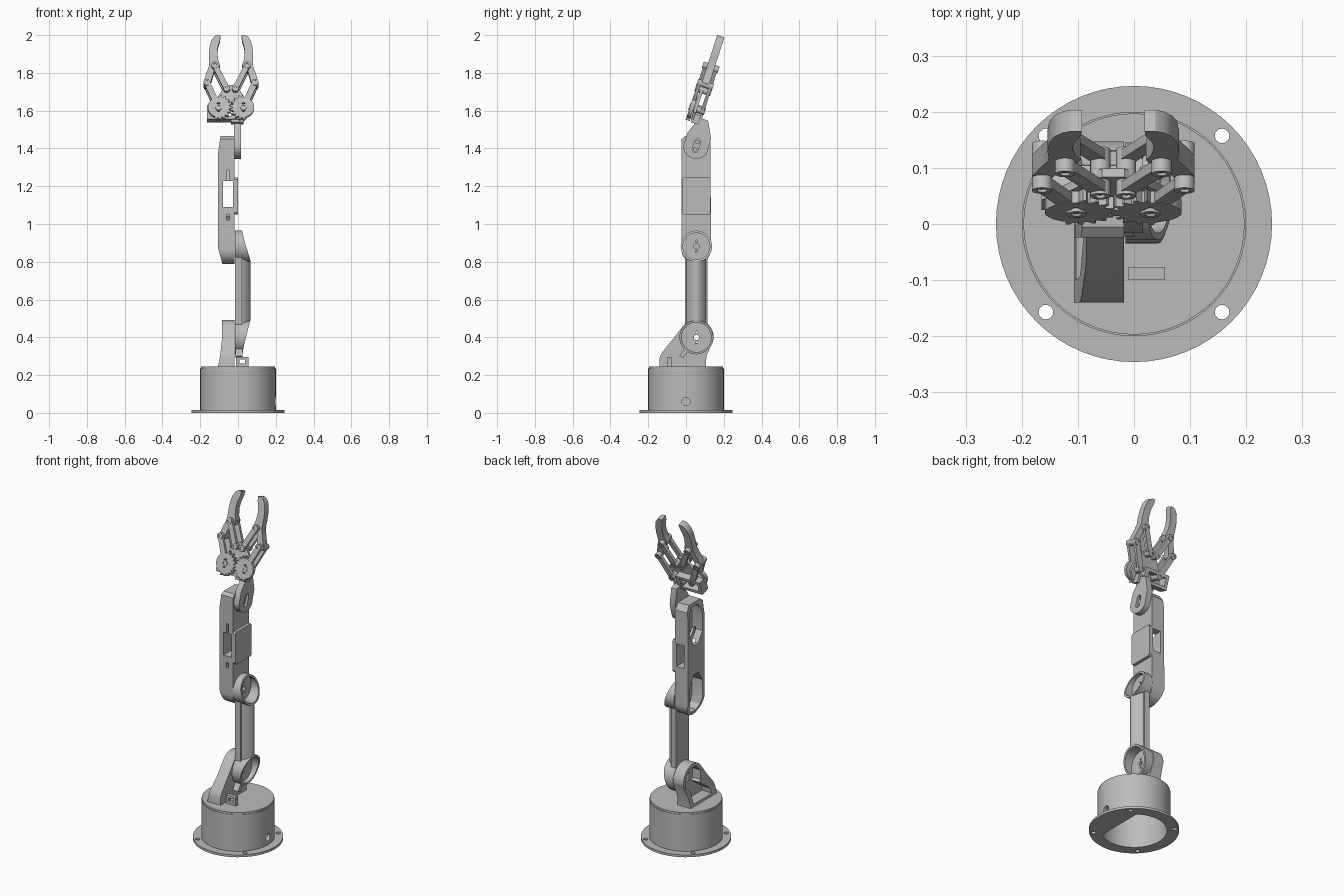
import bpy, bmesh, math
from mathutils import Matrix, Vector

if "Cube" in bpy.data.objects:
    bpy.data.objects.remove(bpy.data.objects["Cube"])

grey = bpy.data.materials.new("plain grey")
grey.use_nodes = True
COLOUR = (0.5, 0.5, 0.5, 1)
grey.diffuse_color = COLOUR
grey.node_tree.nodes["Principled BSDF"].inputs["Base Color"].default_value = COLOUR


def frame(u, v, origin=(0, 0, 0)):
    """Drawing plane: outline in u, v and extrusion along u x v."""
    u, v = Vector(u), Vector(v)
    m = Matrix((u, v, u.cross(v))).transposed().to_4x4()
    m.translation = origin
    return m


TILT = math.radians(18)
TOP = frame((1, 0, 0), (0, 1, 0))
SIDE = frame((0, 1, 0), (0, 0, 1))
FRONT = frame((1, 0, 0), (0, 0, 1))
GRIP = frame((1, 0, 0), (0, math.sin(TILT), math.cos(TILT)), (-0.037, 0.04, 1.55))
WRIST = frame((0, math.cos(TILT), -math.sin(TILT)), (0, math.sin(TILT), math.cos(TILT)),
              (0, 0.055, 1.415))


def prism(name, pts, lo, hi, plane):
    bm = bmesh.new()
    face = bm.faces.new([bm.verts.new((u, v, lo)) for u, v in pts])
    new = bmesh.ops.extrude_face_region(bm, geom=[face])["geom"]
    bmesh.ops.translate(bm, vec=(0, 0, hi - lo),
                        verts=[e for e in new if isinstance(e, bmesh.types.BMVert)])
    bmesh.ops.recalc_face_normals(bm, faces=bm.faces)
    bm.transform(plane)
    me = bpy.data.meshes.new(name)
    bm.to_mesh(me)
    bm.free()
    me.materials.append(grey)
    ob = bpy.data.objects.new(name, me)
    bpy.context.collection.objects.link(ob)
    return ob


def arc(u, v, r, start=0, end=360, n=40):
    count = n if end - start == 360 else n + 1
    a = [math.radians(start + (end - start) * i / n) for i in range(count)]
    return [(u + r * math.cos(t), v + r * math.sin(t)) for t in a]


def rect(u0, v0, u1, v1):
    return [(u0, v0), (u1, v0), (u1, v1), (u0, v1)]


def stadium(a, b, r):
    t = math.degrees(math.atan2(b[1] - a[1], b[0] - a[0]))
    return arc(*b, r, t - 90, t + 90, 12) + arc(*a, r, t + 90, t + 270, 12)


def combine(ob, tools, op="DIFFERENCE"):
    """Boolean the tools into the object, bake it and drop the tools."""
    for tool in tools:
        mod = ob.modifiers.new("combine", "BOOLEAN")
        mod.operation, mod.solver, mod.object = op, "EXACT", tool
    done = ob.evaluated_get(bpy.context.evaluated_depsgraph_get())
    me = bpy.data.meshes.new_from_object(done)
    ob.modifiers.clear()
    ob.data = me
    for tool in tools:
        bpy.data.objects.remove(tool)
    return ob


def cutter(pts, lo, hi, plane):
    ob = prism("cutter", pts, lo, hi, plane)
    ob.hide_render = True
    return ob


# Hollow round base with bolted flange and turntable
base = prism("base_drum", arc(0, 0, 0.2, n=64), 0, 0.235, TOP)
combine(base, [prism("flange", arc(0, 0, 0.246, n=64), 0, 0.014, TOP)], "UNION")
holes = [cutter(arc(x, y, 0.013, n=16), -0.1, 0.1, TOP)
         for x in (-0.157, 0.157) for y in (-0.157, 0.157)]
hollow = cutter(arc(0, 0, 0.18, n=64), -0.1, 0.222, TOP)
combine(base, holes + [hollow, cutter(arc(0, 0.06, 0.022, n=24), 0.1, 0.3, SIDE)])
prism("base_floor_plate", arc(0, 0, 0.183, -55, 55, 24), 0, 0.014, TOP)
prism("turntable", arc(0, 0, 0.197, n=64), 0.235, 0.246, TOP)

# Cable loop standing on the turntable
loop = prism("cable_loop", rect(-0.01, 0.24, 0.055, 0.296), 0.077, 0.1, FRONT)
combine(loop, [cutter(rect(0.008, 0.262, 0.038, 0.282), 0, 0.2, FRONT)])

# Shoulder bracket with a pocket open on the right side
P1, P2 = (0.055, 0.4), (0.055, 0.882)
shoulder = prism("shoulder_bracket", [(-0.14, 0.24), (0.105, 0.24), (0.108, 0.3)]
                 + arc(*P1, 0.092, -5, 140, 24) + [(-0.13, 0.315), (-0.14, 0.29)],
                 -0.12, -0.018, SIDE)
combine(shoulder, [cutter([(-0.107, 0.24), (-0.015, 0.24), (-0.015, 0.5), (-0.085, 0.5),
                           (-0.086, 0.38), (-0.095, 0.3)], -0.3, 0.3, FRONT)], "INTERSECT")
combine(shoulder, [
    cutter(arc(*P1, 0.074, 22.5, 382.5, 8), -0.2, -0.035, SIDE),
    cutter([(-0.1, 0.26), (0.075, 0.26), (0.085, 0.36), (0, 0.36), (-0.095, 0.29)],
           -0.2, -0.035, SIDE),
    cutter(rect(0.02, 0.37, 0.09, 0.43), -0.1, 0, SIDE)])

# Upper arm: round neck between two dished ends
neck = [(0.065 - 0.08 * (1 - math.sin(t)) ** 0.8, 0.055 + 0.06 * math.cos(t))
        for t in [math.pi * i / 20 for i in range(21)]]
upper = prism("upper_arm", neck, P1[1], P2[1], TOP)
flare = [(0.0, 0.46), (0.055, 0.4), (0.11, 0.46), (0.112, 0.6), (-0.002, 0.6)]
combine(upper, [prism("end", arc(*P1, 0.09), -0.015, 0.07, SIDE),
                prism("end", arc(*P2, 0.083), -0.015, 0.07, SIDE),
                prism("web", rect(-0.004, 0.44, 0.114, 0.84), -0.015, 0.02, SIDE)], "UNION")
combine(upper, [cutter([(-0.015, 0.29), (0.02, 0.29), (0.034, 0.37), (0.065, 0.49), (0.065, 0.81),
                        (0.034, 0.91), (0.018, 0.98), (-0.015, 0.98)], -0.4, 0.4, FRONT)],
        "INTERSECT")
dishes = []
for (y, z), r in ((P1, 0.078), (P2, 0.071)):
    dishes += [cutter(arc(y, z, r), 0.0, 0.2, SIDE), cutter(arc(y, z, 0.014, n=20), -0.1, 0.1, SIDE)]
    dishes += [cutter(arc(y, z + d, 0.006, n=12), -0.1, 0.1, SIDE) for d in (-0.027, 0.027)]
combine(upper, dishes)
prism("arm_cable_clip", [(-0.035, 0.3), (-0.015, 0.29), (0.01, 0.325), (-0.01, 0.338)],
      -0.012, 0.025, SIDE)

# Forearm: tall shell with two servo pockets and a window
forearm = prism("forearm", arc(0.054, 0.866, 0.078, 180, 360, 24)
                + [(0.13, 1.43), (0.105, 1.465), (-0.005, 1.465), (-0.024, 1.45)],
                -0.12, -0.018, SIDE)
combine(forearm, [cutter([(-0.08, 0.78), (-0.015, 0.78), (-0.015, 1.48), (-0.09, 1.48), (-0.105, 1.38),
                          (-0.105, 0.87)], -0.3, 0.3, FRONT)], "INTERSECT")
pocket = [(0.005, 0.835), (0.03, 0.81), (0.08, 0.81), (0.105, 0.835), (0.113, 0.88),
          (0.113, 0.98), (0.075, 1.04), (0.035, 1.04), (-0.007, 0.98), (-0.007, 0.88)]
combine(forearm, [
    cutter(pocket, -0.2, -0.034, SIDE),
    cutter([(y, 2.255 - z) for y, z in pocket], -0.2, -0.034, SIDE),
    cutter(rect(-0.08, 1.09, -0.027, 1.228), -0.3, 0.3, FRONT),
    cutter(rect(-0.06, 1.22, -0.048, 1.285), -0.05, 0.1, FRONT),
    cutter(rect(-0.062, 1.02, -0.045, 1.05), -0.05, 0.1, FRONT)])
prism("forearm_cover", [(-0.022, 1.06), (-0.014, 1.05), (0.122, 1.05), (0.13, 1.06),
                        (0.13, 1.235), (0.122, 1.245), (-0.014, 1.245), (-0.022, 1.235)],
      -0.027, 0.0, SIDE)

# Wrist bracket leaning back with a slotted hub
wrist = prism("wrist_bracket", arc(0, 0, 0.07, 200, 340, 18)
              + [(0.062, 0.06), (0.018, 0.145), (-0.03, 0.145), (-0.066, 0.05)], -0.02, 0.016, WRIST)
combine(wrist, [cutter(stadium((0, -0.02), (0, 0.02), 0.016), 0.003, 0.1, WRIST)]
        + [cutter(arc(0, v, 0.009, n=12), -0.1, 0.1, WRIST) for v in (-0.02, 0.02)])
prism("wrist_foot", rect(0.0, -0.015, 0.067, 0.035), -0.03, 0.012, GRIP)

# Palm plate and gripper servo frame
palm = prism("palm_plate", [(-0.128, 0.0), (0.075, 0.0), (0.1, 0.04), (0.09, 0.09), (0.042, 0.17),
                            (0.02, 0.19), (-0.02, 0.19), (-0.042, 0.17), (-0.09, 0.09),
                            (-0.128, 0.06)], 0.0, 0.016, GRIP)
servo = prism("servo_frame", rect(-0.128, 0.0, 0.035, 0.085), -0.04, 0.0, GRIP)
combine(servo, [cutter(rect(-0.108, 0.018, 0.01, 0.067), -0.1, 0.1, GRIP)])
combine(palm, [cutter(rect(-0.108, 0.018, 0.01, 0.067), -0.1, 0.1, GRIP)])

# Gripper halves: gear, links, pins and claw, mirrored
HUB, ELBOW, KNEE, INNER = (0.066, 0.06), (0.127, 0.198), (0.086, 0.294), (0.023, 0.165)
CLAW = [(0.112, 0.185), (0.135, 0.18), (0.145, 0.205), (0.132, 0.25), (0.115, 0.3), (0.117, 0.35),
        (0.114, 0.4), (0.105, 0.435), (0.09, 0.458), (0.075, 0.467), (0.056, 0.467), (0.058, 0.44),
        (0.069, 0.405), (0.073, 0.37), (0.068, 0.33), (0.058, 0.3), (0.07, 0.272), (0.09, 0.265)]
for label, s in (("left", 1), ("right", -1)):
    def flip(pts):
        return [(s * u, v) for u, v in pts]

    # Toothed on the meshing side, plain on the outer side
    gear = []
    for i in range(72):
        a = 5 * i + (10 if s > 0 else 0)
        r = 0.056
        if 90 < a < 290:
            r = 0.071 if i % 4 < 2 else 0.058
        gear.append((HUB[0] + r * math.cos(math.radians(a)), HUB[1] + r * math.sin(math.radians(a))))
    disc = prism(label + "_gear", flip(gear), 0.018, 0.04, GRIP)
    combine(disc, [cutter(flip(arc(HUB[0], HUB[1] + d, 0.008, n=12)), 0, 0.1, GRIP)
                   for d in (-0.018, 0.018)])
    prism(label + "_claw", flip(CLAW), -0.02, 0.02, GRIP)
    for side, lo, hi in (("front", 0.021, 0.039), ("rear", -0.039, -0.021)):
        start = (0.082, 0.095) if side == "front" else HUB
        prism(f"{label}_{side}_drive_link", flip(stadium(start, ELBOW, 0.016)), lo, hi, GRIP)
        prism(f"{label}_{side}_guide_link", flip(stadium(INNER, KNEE, 0.015)), lo, hi, GRIP)
    for part, (u, v) in (("hub", HUB), ("elbow", ELBOW), ("knee", KNEE), ("inner", INNER)):
        pin = prism(f"{label}_{part}_pin", flip(arc(u, v, 0.018, n=24)), -0.044, 0.044, GRIP)
        combine(pin, [cutter(flip(arc(u, v, 0.009, n=16)), -0.1, 0.1, GRIP)])

# Smooth the curved walls, keep the edges crisp
for ob in bpy.context.collection.objects:
    if ob.type == "MESH" and grey.name in ob.data.materials:
        ob.data.polygons.foreach_set("use_smooth", [True] * len(ob.data.polygons))
        ob.data.set_sharp_from_angle(angle=math.radians(30))
